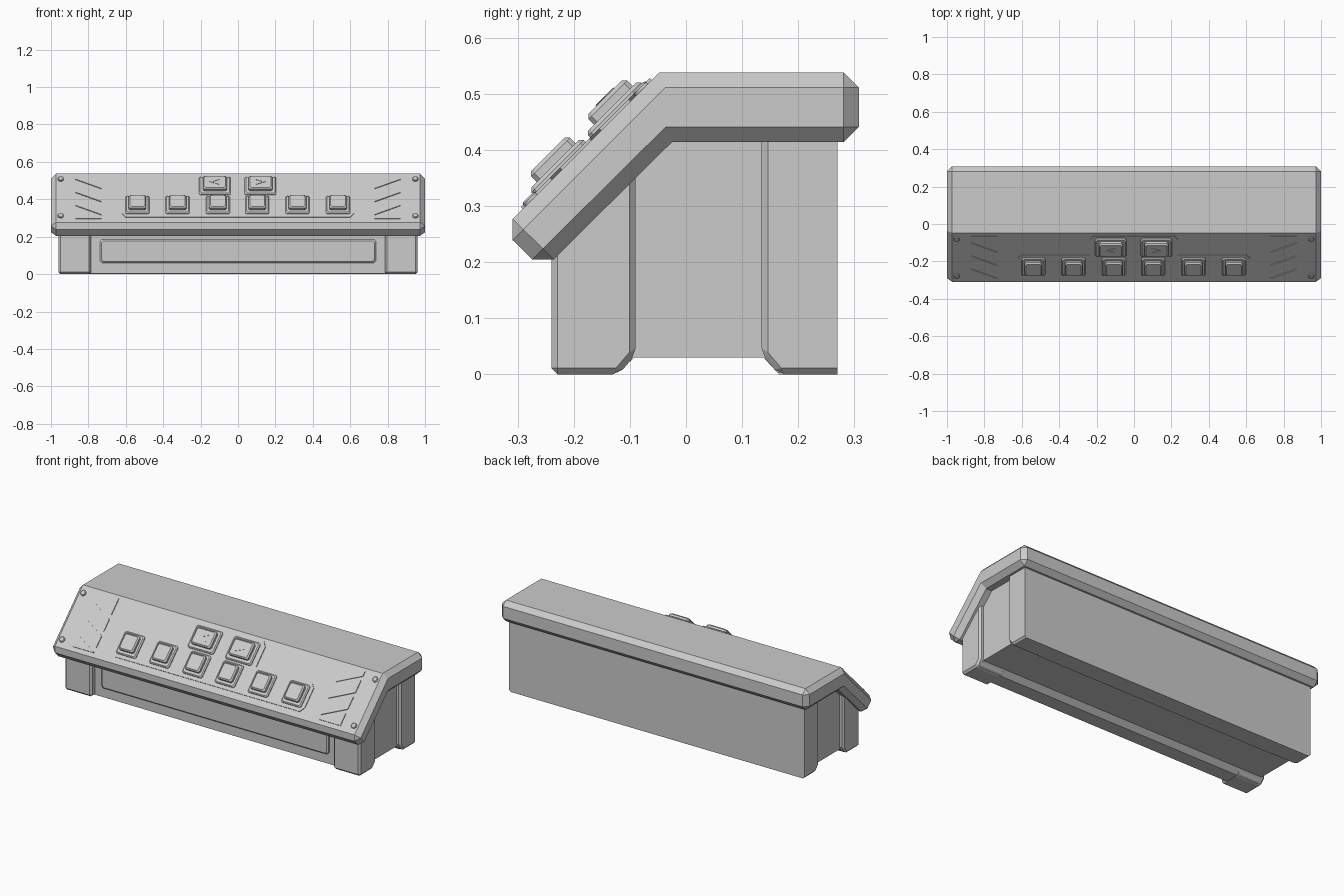
import bpy, bmesh, math

if "Cube" in bpy.data.objects:
    bpy.data.objects.remove(bpy.data.objects["Cube"])

grey = bpy.data.materials.new("plain grey")
grey.diffuse_color = (0.6, 0.6, 0.6, 1)
grey.use_nodes = True
grey.node_tree.nodes["Principled BSDF"].inputs["Base Color"].default_value = grey.diffuse_color
R = math.sqrt(0.5)


def loft(name, loops, bevel=0, pick=None):
    """Skin matching point loops, cap both ends, optionally chamfer chosen edges."""
    bm = bmesh.new()
    rings = [[bm.verts.new(p) for p in loop] for loop in loops]
    n = len(rings[0])
    for a, b in zip(rings, rings[1:]):
        for i in range(n):
            j = (i + 1) % n
            bm.faces.new((a[i], a[j], b[j], b[i]))
    bm.faces.new(rings[0])
    bm.faces.new(rings[-1])
    bmesh.ops.recalc_face_normals(bm, faces=bm.faces)
    if bevel:
        edges = [e for e in bm.edges if pick is None or pick(e)]
        bmesh.ops.bevel(bm, geom=edges, offset=bevel, segments=1,
                        affect='EDGES', clamp_overlap=True)
        bmesh.ops.recalc_face_normals(bm, faces=bm.faces)
    me = bpy.data.meshes.new(name)
    bm.to_mesh(me)
    bm.free()
    me.materials.append(grey)
    ob = bpy.data.objects.new(name, me)
    bpy.context.collection.objects.link(ob)
    return ob


def along_x(name, profile, x0, x1, bevel=0, pick=None):
    return loft(name, [[(x, y, z) for y, z in profile] for x in (x0, x1)], bevel, pick)


def on_slope(x, z, h):
    """Point on the sloping panel at surface height z, raised by h."""
    return (x, z - 0.586 - h * R, z + h * R)


def octagon(cx, cz, hx, hz, c, cs):
    """Rectangle with cut corners; c and cs are the cuts along x and z."""
    return [(cx + hx - c, cz - hz), (cx + hx, cz - hz + cs), (cx + hx, cz + hz - cs),
            (cx + hx - c, cz + hz), (cx - hx + c, cz + hz), (cx - hx, cz + hz - cs),
            (cx - hx, cz - hz + cs), (cx - hx + c, cz - hz)]


def slope_plate(name, pts, h0, h1):
    return loft(name, [[on_slope(x, z, h) for x, z in pts] for h in (h0, h1)])


def slope_block(name, cx, cz, w, l, h0, h1, ch):
    """Raised block with chamfered top; w across, l along the slope."""
    loops = []
    for h, inset in ((h0, 0), (h1 - ch, 0), (h1, ch)):
        pts = octagon(cx, cz, w / 2 - inset, (l / 2 - inset) * R, 0.008, 0.008 * R)
        loops.append([on_slope(x, z, h) for x, z in pts])
    return loft(name, loops)


# bent top slab, chamfered everywhere except along the bend
slab = [(-0.328, 0.258), (-0.048, 0.538), (0.308, 0.538),
        (0.308, 0.414), (-0.025, 0.414), (-0.255, 0.186)]


def not_bend(e):
    a, b = (v.co for v in e.verts)
    return not (abs(a.x - b.x) > 0.5 and -0.1 < a.y < 0.1)


along_x("top_slab", slab, -1, 1, 0.027, not_bend)

# body core with a raised channel underneath
core = [(-0.205, 0.003), (-0.122, 0.003), (-0.092, 0.03), (0.138, 0.03), (0.163, 0.003),
        (0.27, 0.003), (0.27, 0.43), (-0.02, 0.43), (-0.205, 0.25)]
along_x("body_core", core, -0.935, 0.935)

# corner posts; the back stays flush with the rear wall
front_post = [(-0.24, 0), (-0.12, 0), (-0.09, 0.035), (-0.09, 0.37), (-0.24, 0.225)]
back_post = [(0.135, 0.035), (0.165, 0), (0.27, 0), (0.27, 0.43), (0.135, 0.43)]
for side, s in (("right", 1), ("left", -1)):
    along_x("front_post_" + side, front_post, s * 0.785, s * 0.96, 0.011)
    along_x("back_post_" + side, back_post, s * 0.785, s * 0.96, 0.011,
            lambda e: min(v.co.y for v in e.verts) < 0.26
            and max(abs(v.co.x) for v in e.verts) > 0.9)
along_x("rear_foot", [(0.165, 0), (0.27, 0), (0.27, 0.03), (0.165, 0.03)], -0.79, 0.79)

# raised front panel with an inner step
loops = []
for y, i in ((-0.2, 0), (-0.212, 0), (-0.22, 0.008)):
    loops.append([(x, y, z) for x, z in octagon(0, 0.123, 0.737 - i, 0.063 - i, 0.01, 0.01)])
loft("front_panel", loops)

# stepped backing plate behind the buttons
half = [(0.60, 0.303), (0.62, 0.323), (0.62, 0.405), (0.60, 0.422),
        (0.235, 0.422), (0.235, 0.505), (0.215, 0.525)]
slope_plate("button_backing", half + [(-x, z) for x, z in reversed(half)], -0.01, 0.005)

# buttons: base plus cap
for x in (-0.538, -0.323, -0.108, 0.103, 0.318, 0.535):
    slope_block("small_button_base", x, 0.364, 0.128, 0.132, 0, 0.016, 0.006)
    slope_block("small_button_cap", x, 0.366, 0.094, 0.098, 0.01, 0.037, 0.007)
for x, s in ((-0.124, 1), (0.12, -1)):
    slope_block("large_button_base", x, 0.466, 0.168, 0.134, 0, 0.016, 0.006)
    slope_block("large_button_cap", x, 0.468, 0.128, 0.098, 0.01, 0.037, 0.007)
    # raised arrow mark
    arrow = [(-0.028, 0), (0.026, 0.016), (0.026, 0.011), (-0.012, 0), (0.026, -0.011), (0.026, -0.016)]
    slope_plate("arrow_mark", [(x + s * a, 0.468 + b) for a, b in arrow], 0.034, 0.039)

# slanted vent plates and corner bolts
vents = [(0.525, 0.525, 0.505, 0.455), (0.487, 0.437, 0.435, 0.385),
         (0.417, 0.367, 0.365, 0.315), (0.347, 0.297, 0.295, 0.295)]
for s in (-1, 1):
    for to, ti, bo, bi in vents:
        slope_plate("slanted_plate", [(s * 0.87, to), (s * 0.73, ti),
                                      (s * 0.73, bi), (s * 0.87, bo)], -0.01, 0.005)
    for z in (0.507, 0.31):
        ring = [(math.cos(k * math.pi / 8), math.sin(k * math.pi / 8)) for k in range(16)]
        loft("corner_bolt", [[on_slope(s * 0.948 + r * a, z + r * b * R, h) for a, b in ring]
                             for r, h in ((0.016, -0.01), (0.016, 0.005), (0.012, 0.008))])
